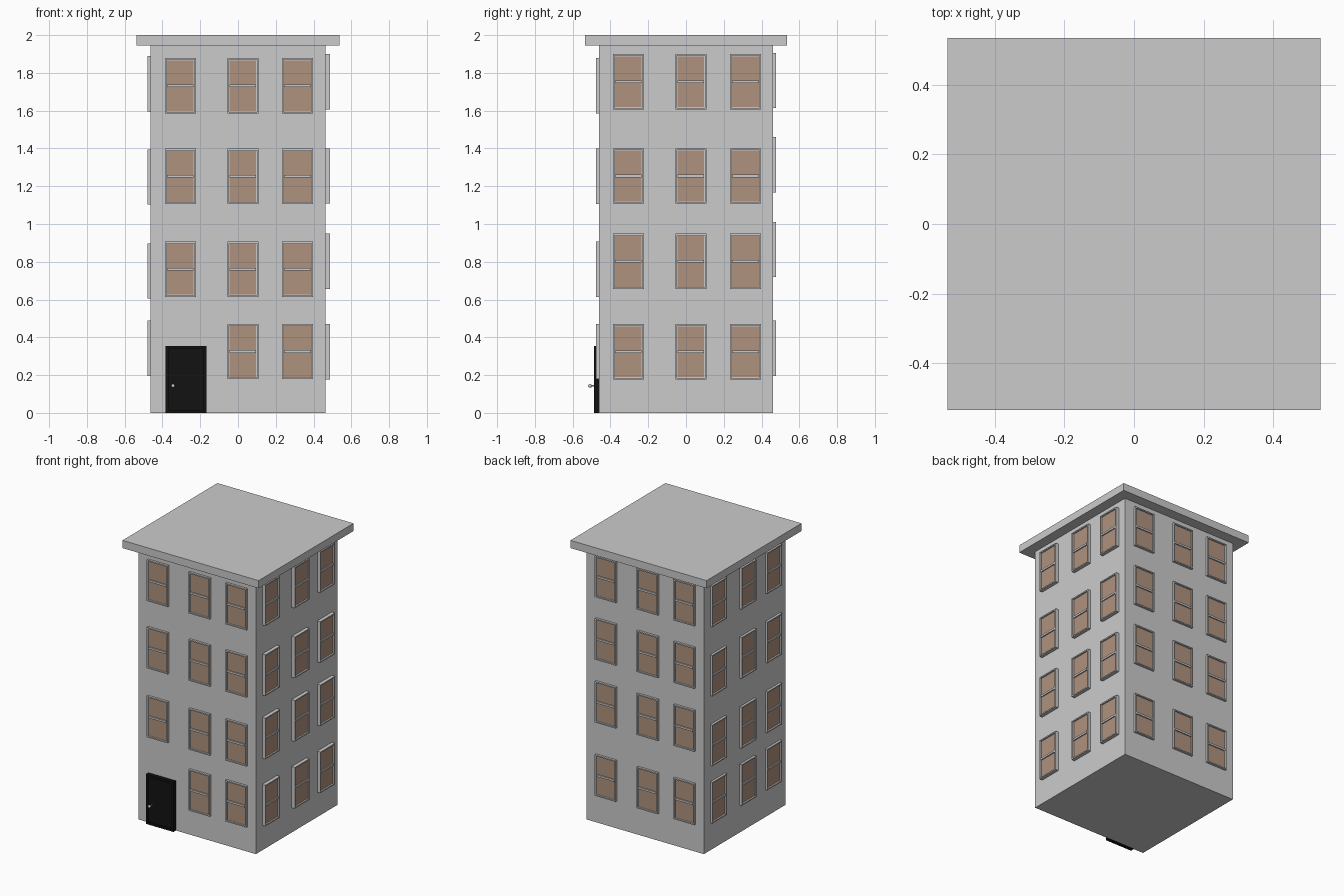
import bpy, bmesh
from math import pi
from mathutils import Matrix, Vector

if "Cube" in bpy.data.objects:
    bpy.data.objects.remove(bpy.data.objects["Cube"])


def material(name, rgb):
    m = bpy.data.materials.new(name)
    m.diffuse_color = (*rgb, 1)
    m.use_nodes = True
    m.node_tree.nodes["Principled BSDF"].inputs["Base Color"].default_value = m.diffuse_color
    return m


BROWN = material("brown_glass", (0.43, 0.29, 0.21))
BLACK = material("black_paint", (0.006, 0.006, 0.006))


def finish(bm, name, mat=None, matrix=None):
    me = bpy.data.meshes.new(name)
    if matrix:
        bm.transform(matrix)
    bm.to_mesh(me)
    bm.free()
    ob = bpy.data.objects.new(name, me)
    bpy.context.collection.objects.link(ob)
    if mat:
        me.materials.append(mat)
    return ob


def box(bm, lo, hi):
    """Axis-aligned box; returns its -y face."""
    lo, hi = Vector(lo), Vector(hi)
    m = Matrix.Translation((lo + hi) / 2) @ Matrix.Diagonal((*(hi - lo), 1))
    verts = bmesh.ops.create_cube(bm, size=1, matrix=m)["verts"]
    faces = {f for v in verts for f in v.link_faces}
    return min(faces, key=lambda f: f.calc_center_median().y)


def recess(bm, face, border, depth):
    """Inset a front face and push it back, leaving a raised border."""
    bmesh.ops.inset_region(bm, faces=[face], thickness=border)
    ring = bmesh.ops.extrude_discrete_faces(bm, faces=[face])["faces"][0]
    bmesh.ops.translate(bm, verts=ring.verts, vec=(0, depth, 0))
    return ring


# Walls and roof slab
bm = bmesh.new()
box(bm, (-0.463, -0.46, 0), (0.463, 0.46, 1.945))
finish(bm, "walls")
bm = bmesh.new()
box(bm, (-0.537, -0.535, 1.945), (0.537, 0.535, 2.0))
finish(bm, "roof_slab")

# Windows: three columns per side, each side with its own row heights
W, H, BORDER = 0.165, 0.293, 0.012
COLUMNS = (-0.305, 0.026, 0.315)
SIDES = {  # name: (turn, wall distance, projection, row centres)
    "front": (0, 0.46, 0.016, (0.325, 0.76, 1.252, 1.732)),
    "right": (pi / 2, 0.463, 0.025, (0.324, 0.802, 1.254, 1.753)),
    "back": (pi, 0.46, 0.016, (0.342, 0.865, 1.314, 1.76)),
    "left": (-pi / 2, 0.463, 0.017, (0.342, 0.751, 1.249, 1.743)),
}
for side, (turn, wall, out, rows) in SIDES.items():
    frames, panes, bars = bmesh.new(), bmesh.new(), bmesh.new()
    y = -wall - out
    for x in COLUMNS:
        for row, z in enumerate(rows):
            if side == "front" and row == 0 and x == COLUMNS[0]:
                continue  # the door stands here
            face = box(frames, (x - W / 2, y, z - H / 2),
                       (x + W / 2, -wall + 0.004, z + H / 2))
            recess(frames, face, BORDER, 0.011)
            w, h = W / 2 - BORDER, H / 2 - BORDER
            box(panes, (x - w, y + 0.009, z - h), (x + w, y + 0.013, z + h))
            box(bars, (x - w, y + 0.001, z - 0.007), (x + w, y + 0.012, z + 0.007))
    rot = Matrix.Rotation(turn, 4, 'Z')
    finish(frames, side + "_window_frames", None, rot)
    finish(panes, side + "_window_panes", BROWN, rot)
    finish(bars, side + "_window_bars", None, rot)

# Door with a raised surround and stepped panel
bm = bmesh.new()
face = box(bm, (-0.384, -0.488, 0), (-0.168, -0.455, 0.355))
recess(bm, face, 0.022, 0.008)
finish(bm, "door", BLACK)

# Door knob on a short stem
bm = bmesh.new()
bmesh.ops.create_uvsphere(bm, u_segments=16, v_segments=8, radius=0.010,
                          matrix=Matrix.Translation((-0.344, -0.508, 0.143)))
bmesh.ops.create_cone(bm, cap_ends=True, segments=12, radius1=0.004, radius2=0.004,
                      depth=0.032,
                      matrix=Matrix.Translation((-0.344, -0.492, 0.143))
                      @ Matrix.Rotation(pi / 2, 4, 'X'))
knob = finish(bm, "door_knob")
for p in knob.data.polygons:
    p.use_smooth = len(p.vertices) < 5
